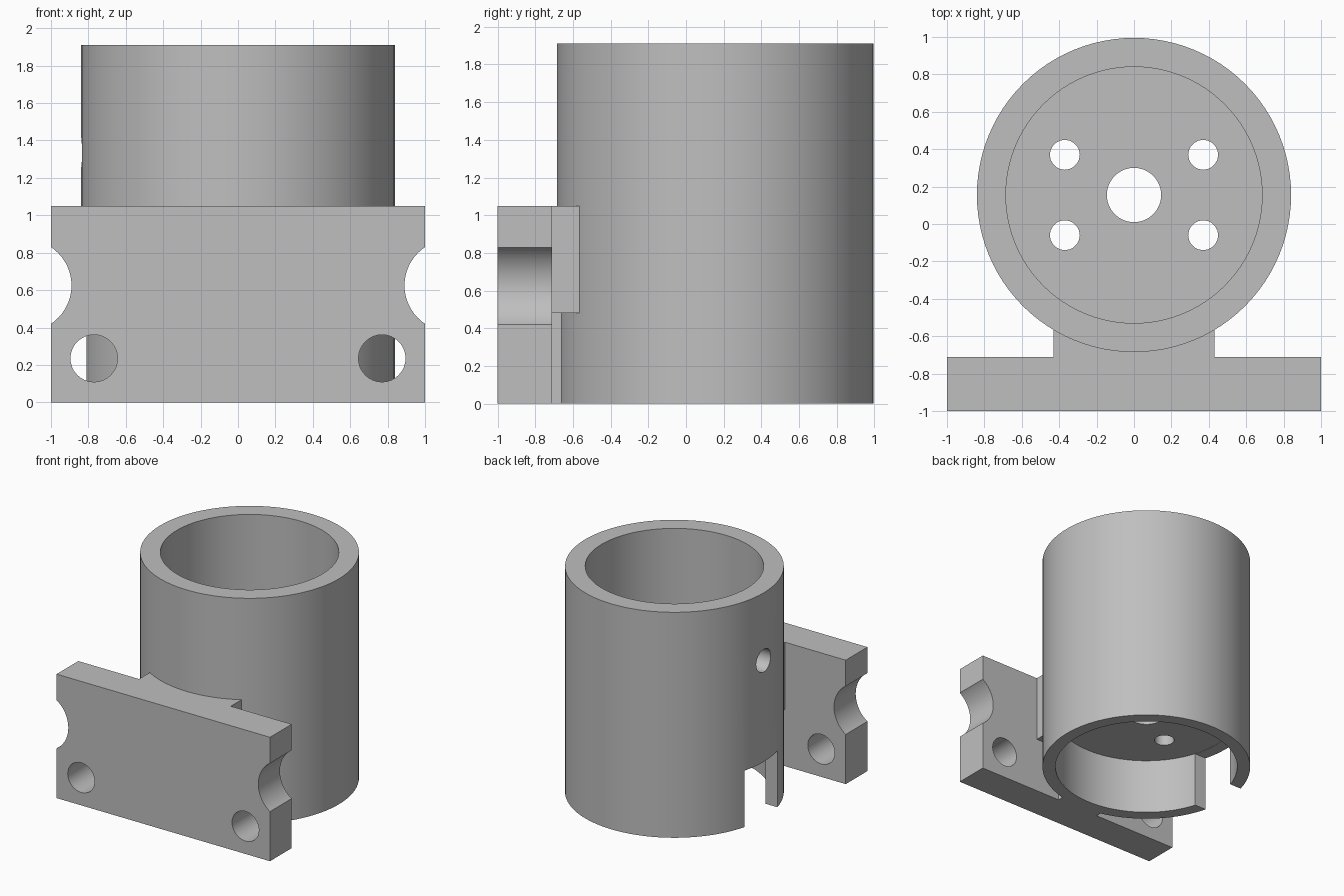
import bpy, bmesh, math
from mathutils import Matrix, Vector

if "Cube" in bpy.data.objects:
    bpy.data.objects.remove(bpy.data.objects["Cube"])

CY = 0.155  # tube axis in y

grey = bpy.data.materials.new("light grey")
grey.diffuse_color = (0.52, 0.52, 0.52, 1)
grey.use_nodes = True
grey.node_tree.nodes["Principled BSDF"].inputs["Base Color"].default_value = grey.diffuse_color


def make(name, bm):
    bmesh.ops.recalc_face_normals(bm, faces=bm.faces)
    me = bpy.data.meshes.new(name)
    bm.to_mesh(me)
    bm.free()
    ob = bpy.data.objects.new(name, me)
    bpy.context.collection.objects.link(ob)
    me.materials.append(grey)
    return ob


def box(name, lo, hi):
    bm = bmesh.new()
    bmesh.ops.create_cube(bm, size=1)
    lo, hi = Vector(lo), Vector(hi)
    for v in bm.verts:
        v.co = (lo + hi) / 2 + v.co * (hi - lo)
    return make(name, bm)


def rod(name, centre, r, length, axis, n=24):
    bm = bmesh.new()
    turn = {"x": Matrix.Rotation(math.pi / 2, 4, "Y"),
            "y": Matrix.Rotation(math.pi / 2, 4, "X"),
            "z": Matrix.Identity(4)}[axis]
    bmesh.ops.create_cone(bm, cap_ends=True, segments=n, radius1=r, radius2=r,
                          depth=length, matrix=Matrix.Translation(centre) @ turn)
    return make(name, bm)


def lathe(name, profile, n=96):
    bm = bmesh.new()
    rings = [[bm.verts.new((r * math.cos(2 * math.pi * i / n),
                            CY + r * math.sin(2 * math.pi * i / n), z))
              for i in range(n)] for r, z in profile]
    for a, b in zip(rings, rings[1:] + rings[:1]):
        for i in range(n):
            j = (i + 1) % n
            bm.faces.new((a[i], a[j], b[j], b[i]))
    return make(name, bm)


def cut(ob, cutters):
    # subtract every cutter, bake the result, remove the cutters
    for c in cutters:
        c.hide_render = True
        m = ob.modifiers.new("cut", "BOOLEAN")
        m.operation, m.solver, m.object = "DIFFERENCE", "EXACT", c
    dg = bpy.context.evaluated_depsgraph_get()
    me = bpy.data.meshes.new_from_object(ob.evaluated_get(dg))
    ob.modifiers.clear()
    ob.data = me
    for c in cutters:
        bpy.data.objects.remove(c)


# Tube with an inner floor, a centre hole and a wider recess underneath
tube = lathe("tube", [(0.84, 0), (0.84, 1.91), (0.685, 1.91), (0.685, 0.62),
                      (0.145, 0.62), (0.145, 0.48), (0.735, 0.48), (0.735, 0)])
tools = [rod("screw_hole", (sx * 0.37, CY + sy * 0.215, 0.55), 0.08, 0.4, "z", 20)
         for sx in (-1, 1) for sy in (-1, 1)]
tools.append(rod("side_hole", (-0.78, CY, 1.335), 0.097, 0.5, "x"))
tools.append(box("slot", (-1, CY - 0.22, -0.1), (-0.5, CY + 0.22, 0.478)))
cut(tube, tools)

# Mounting plate with two bolt holes and side notches
plate = box("mounting_plate", (-1, -1, 0), (1, -0.71, 1.05))
tools = []
for s in (-1, 1):
    tools.append(rod("bolt_hole", (s * 0.77, -0.85, 0.235), 0.126, 0.6, "y", 32))
    tools.append(rod("notch", (s * 1.136, -0.85, 0.625), 0.246, 0.6, "y", 48))
cut(plate, tools)

# Block and lower web joining the plate to the tube
block = box("joining_block", (-0.43, -0.71, 0.48), (0.43, -0.565, 1.05))
web = box("lower_web", (-0.2, -0.71, 0), (0.2, -0.64, 0.48))

# Smooth round walls, sharp edges
for ob in (tube, plate):
    bpy.ops.object.select_all(action="DESELECT")
    ob.select_set(True)
    bpy.context.view_layer.objects.active = ob
    bpy.ops.object.shade_smooth_by_angle(angle=math.radians(30))
